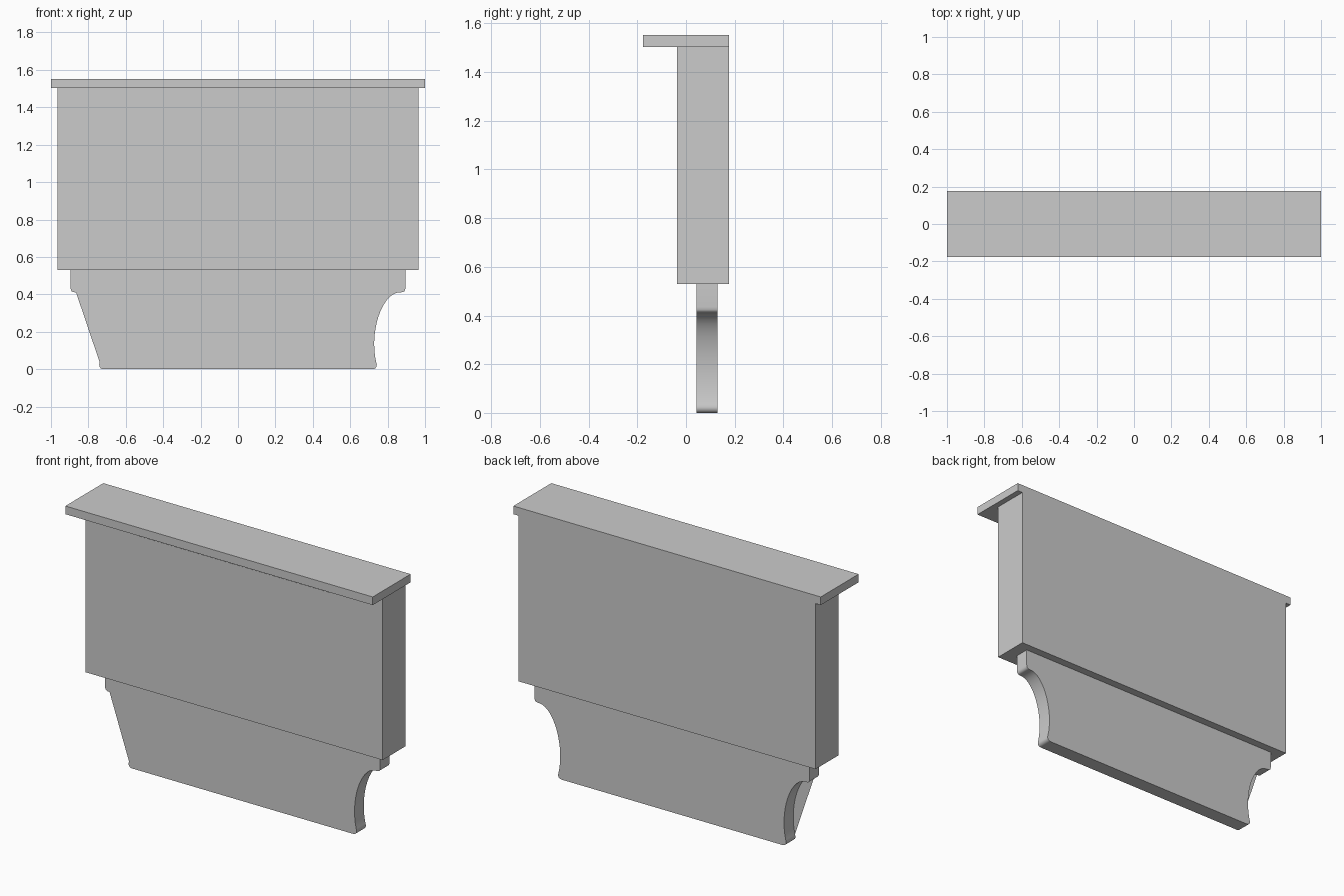
import bpy, bmesh, math

if "Cube" in bpy.data.objects:
    bpy.data.objects.remove(bpy.data.objects["Cube"])


def link(name, bm):
    mesh = bpy.data.meshes.new(name)
    bm.to_mesh(mesh)
    bm.free()
    obj = bpy.data.objects.new(name, mesh)
    bpy.context.collection.objects.link(obj)
    return obj


def box(name, lo, hi):
    bm = bmesh.new()
    bmesh.ops.create_cube(bm, size=1)
    for v in bm.verts:
        v.co = [lo[i] + (v.co[i] + 0.5) * (hi[i] - lo[i]) for i in range(3)]
    return link(name, bm)


def bezier(a, b, c, d, n):
    return [tuple((1-t)**3*a[i] + 3*(1-t)**2*t*b[i] + 3*(1-t)*t*t*c[i] + t**3*d[i]
                  for i in range(2)) for t in (k / n for k in range(n + 1))]


# Overhanging top, case and flush front panel
box("top_slab", (-1, -0.176, 1.504), (1, 0.176, 1.552))
box("case", (-0.966, -0.036, 0.53), (0.966, 0.176, 1.504))
box("front_panel", (-0.628, -0.037, 0.612), (0.623, -0.02, 1.424))

# Base board with a scooped curve at each end
FRONT, BACK = 0.043, 0.129
scoop = bezier((0.866, 0.411), (0.77, 0.41), (0.70, 0.20), (0.739, 0.035), 14)
lip = bezier((0.895, 0.435), (0.895, 0.415), (0.885, 0.411), (0.872, 0.411), 5)
toe = bezier((0.742, 0.025), (0.743, 0.01), (0.733, 0.0), (0.72, 0.0), 5)
half = [(0.895, 0.53)] + lip + scoop + toe
outline = half + [(-x, z) for x, z in reversed(half)]
bm = bmesh.new()
face = bm.faces.new([bm.verts.new((x, FRONT, z)) for x, z in outline])
ext = bmesh.ops.extrude_face_region(bm, geom=[face], use_keep_orig=True)
for v in ext["geom"]:
    if isinstance(v, bmesh.types.BMVert):
        v.co.y = BACK
bmesh.ops.recalc_face_normals(bm, faces=bm.faces)
base = link("base_board", bm)
bpy.context.view_layer.objects.active = base
base.select_set(True)
bpy.ops.object.shade_smooth_by_angle(angle=math.radians(35))

# Flat web covering the left scoop on the front face only
bm = bmesh.new()
bm.faces.new([bm.verts.new((-x, FRONT, z)) for x, z in scoop])
bmesh.ops.recalc_face_normals(bm, faces=bm.faces)
if bm.faces[:][0].normal.y > 0:
    bmesh.ops.reverse_faces(bm, faces=bm.faces)
link("left_scoop_web", bm)
